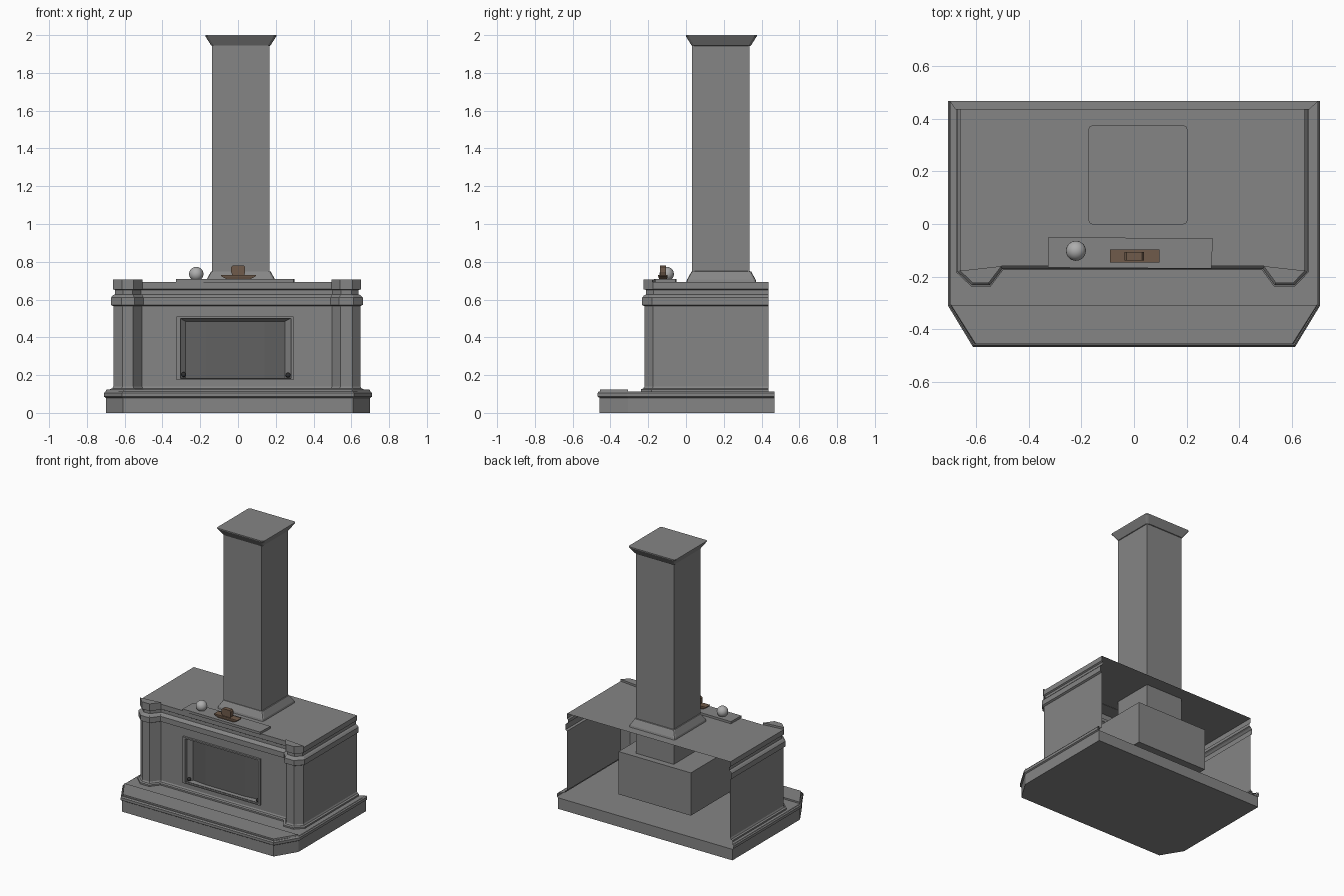
import bpy, bmesh, math
from mathutils import Vector

if "Cube" in bpy.data.objects:
    bpy.data.objects.remove(bpy.data.objects["Cube"])


def material(name, *rgb):
    m = bpy.data.materials.new(name)
    m.diffuse_color = (*rgb, 1)
    m.use_nodes = True
    m.node_tree.nodes["Principled BSDF"].inputs["Base Color"].default_value = m.diffuse_color
    return m


stone = material("grey_stone", .235, .235, .235)
pane = material("dark_pane", .12, .12, .12)
black = material("dark_metal", .03, .03, .03)
wood = material("wood", .16, .105, .07)
ball_grey = material("ball_grey", .42, .42, .42)


def loft(name, rings, closed=True, start=True, end=True, hole=None, mat=stone):
    """Skin a list of point rings; optionally cap ends and leave one cell open."""
    bm = bmesh.new()
    vs = [[bm.verts.new(p) for p in r] for r in rings]
    n = len(rings[0])
    for j in range(len(rings) - 1):
        for i in range(n if closed else n - 1):
            if hole == (i, j):
                continue
            k = (i + 1) % n
            bm.faces.new((vs[j][i], vs[j][k], vs[j + 1][k], vs[j + 1][i]))
    if start:
        bm.faces.new(vs[0][::-1])
    if end:
        bm.faces.new(vs[-1])
    bmesh.ops.recalc_face_normals(bm, faces=bm.faces)
    me = bpy.data.meshes.new(name)
    bm.to_mesh(me)
    bm.free()
    ob = bpy.data.objects.new(name, me)
    bpy.context.collection.objects.link(ob)
    me.materials.append(mat)
    return ob


def offset(path, d, z):
    """Mitred outward offset of an open plan path, placed at height z."""
    pts = [Vector(p) for p in path]
    out = []
    for i, p in enumerate(pts):
        dirs = []
        if i > 0:
            dirs.append((p - pts[i - 1]).normalized())
        if i < len(pts) - 1:
            dirs.append((pts[i + 1] - p).normalized())
        ns = [Vector((t.y, -t.x)) for t in dirs]
        m = sum(ns, Vector((0, 0))).normalized()
        q = p + m * (d / m.dot(ns[0]))
        out.append((q.x, q.y, z))
    return out


def flat(pts, z):
    return [(x, y, z) for x, y in pts]


def box_ring(cx, cy, hx, hy, z, c=0.0):
    """Rectangle in plan with optional rounded corners."""
    corners = ((-1, -1), (1, -1), (1, 1), (-1, 1))
    if c == 0:
        return [(cx + a * hx, cy + b * hy, z) for a, b in corners]
    pts = []
    for k, (a, b) in enumerate(corners):
        for t in (0.0, 0.5, 1.0):
            ang = math.radians(180 + 90 * k + 90 * t)
            pts.append((cx + a * (hx - c) + c * math.cos(ang),
                        cy + b * (hy - c) + c * math.sin(ang), z))
    return pts


def face_ring(x0, x1, z0, z1, y):
    return [(x0, y, z0), (x1, y, z0), (x1, y, z1), (x0, y, z1)]


# Base plinth, its moulded rim, and the raised front hearth
base = [(-.70, .468), (-.70, -.307), (-.608, -.459), (.608, -.459), (.70, -.307), (.70, .468)]
loft("base_plinth", [flat(base, 0), flat(base, .08)])
loft("base_rim", [offset(base, d, z) for d, z in
                  ((0, .08), (.009, .086), (.009, .105), (.002, .114))],
     closed=False, start=False, end=False)
hearth = [(-.70, -.308), (-.606, -.456), (.606, -.456), (.70, -.308)]
loft("front_hearth", [flat(hearth, .113), flat([(x * .995, y) for x, y in hearth], .125)])

# Body walls: plan path with corner columns, swept up a moulding profile, open at the back
wall = [(-.66, .437), (-.66, -.175), (-.612, -.22), (-.555, -.22), (-.508, -.158),
        (-.305, -.158), (.28, -.158),
        (.497, -.158), (.542, -.22), (.605, -.22), (.648, -.175), (.648, .437)]
profile = [(.018, .114), (.018, .125), (.006, .13), (0, .14), (0, .185), (0, .50), (0, .565),
           (.013, .572), (.013, .61), (.002, .622), (-.009, .628), (-.009, .65),
           (.001, .656), (.001, .692)]
body = loft("body_walls", [offset(wall, d, z) for d, z in profile],
            closed=False, start=False, end=True, hole=(5, 4))

# Ledge between the rim and the walls
ledge = flat(base, .114) + offset(wall, .018, .114)[::-1]
loft("base_ledge", [ledge], start=False)

# Caps over the two corner columns
for side, pts in (("left", wall[1:5]), ("right", wall[7:11])):
    out = [(x, y) for x, y, z in offset(pts, .004, 0)]
    loft(side + "_column_cap", [flat(out, .654), flat(out, .706)])

# Firebox: front frame, splayed jamb and inner box in one skin
loft("firebox", [face_ring(-.325, .295, .175, .51, -.157),
                 face_ring(-.325, .295, .175, .51, -.172),
                 face_ring(-.305, .28, .182, .50, -.172),
                 face_ring(-.305, .28, .182, .50, -.15),
                 face_ring(-.278, .248, .186, .485, -.12),
                 face_ring(-.305, .275, .185, .495, -.118),
                 face_ring(-.305, .275, .185, .495, .38)], start=False)

# Three-panel dark screen closing the firebox, bowed slightly forward
bay = [(-.279, -.116), (-.17, -.128), (.14, -.128), (.249, -.116)]
loft("firebox_screen", [flat(bay, .186), flat(bay, .485)],
     closed=False, start=False, end=False, mat=pane)

# Chimney shaft, foot and crown
cx, cy = .015, .187
loft("chimney_shaft", [box_ring(cx, cy - .003, .152, .152, z) for z in (.495, 1.95)],
     start=False, end=False)
loft("chimney_foot", [box_ring(cx, cy, h, h, z, .012) for h, z in
                      ((.185, .692), (.182, .705), (.158, .748), (.152, .75))],
     start=False, end=False)
loft("chimney_crown", [box_ring(cx, cy, h, h, z, .014) for h, z in
                       ((.152, 1.943), (.157, 1.945), (.188, 1.994), (.188, 2.0))], start=False)

# Shelf plate on the top
plate = [(-.328, -.166), (.295, -.17), (.3, -.055), (-.325, -.05)]
loft("shelf_plate", [flat(plate, .69), flat(plate, .708)], start=False)

# Ball ornament and small firebox knobs
for name, loc, r, mat in (("ball_ornament", (-.221, -.102, .735), .038, ball_grey),
                          ("left_knob", (-.287, -.15, .203), .013, black),
                          ("right_knob", (.265, -.15, .2), .013, black)):
    bpy.ops.mesh.primitive_uv_sphere_add(segments=24, ring_count=12, radius=r, location=loc)
    ob = bpy.context.object
    ob.name = name
    bpy.ops.object.shade_smooth()
    ob.data.materials.append(mat)
loft("ball_foot", [box_ring(-.221, -.102, .025, .025, z, .024) for z in (.706, .716)])

# Wooden ornament: flared tray and upright block
loft("ornament_tray", [box_ring(.003, -.122, hx, hy, z) for hx, hy, z in
                       ((.058, .02, .706), (.09, .025, .722), (.094, .025, .73))], mat=wood)
out = [(-.03, .728), (.032, .728), (.038, .745), (.038, .772), (.03, .781),
       (-.028, .781), (-.036, .772), (-.036, .745)]
loft("ornament_block", [[(x, y, z) for x, z in out] for y in (-.138, -.107)], mat=wood)
